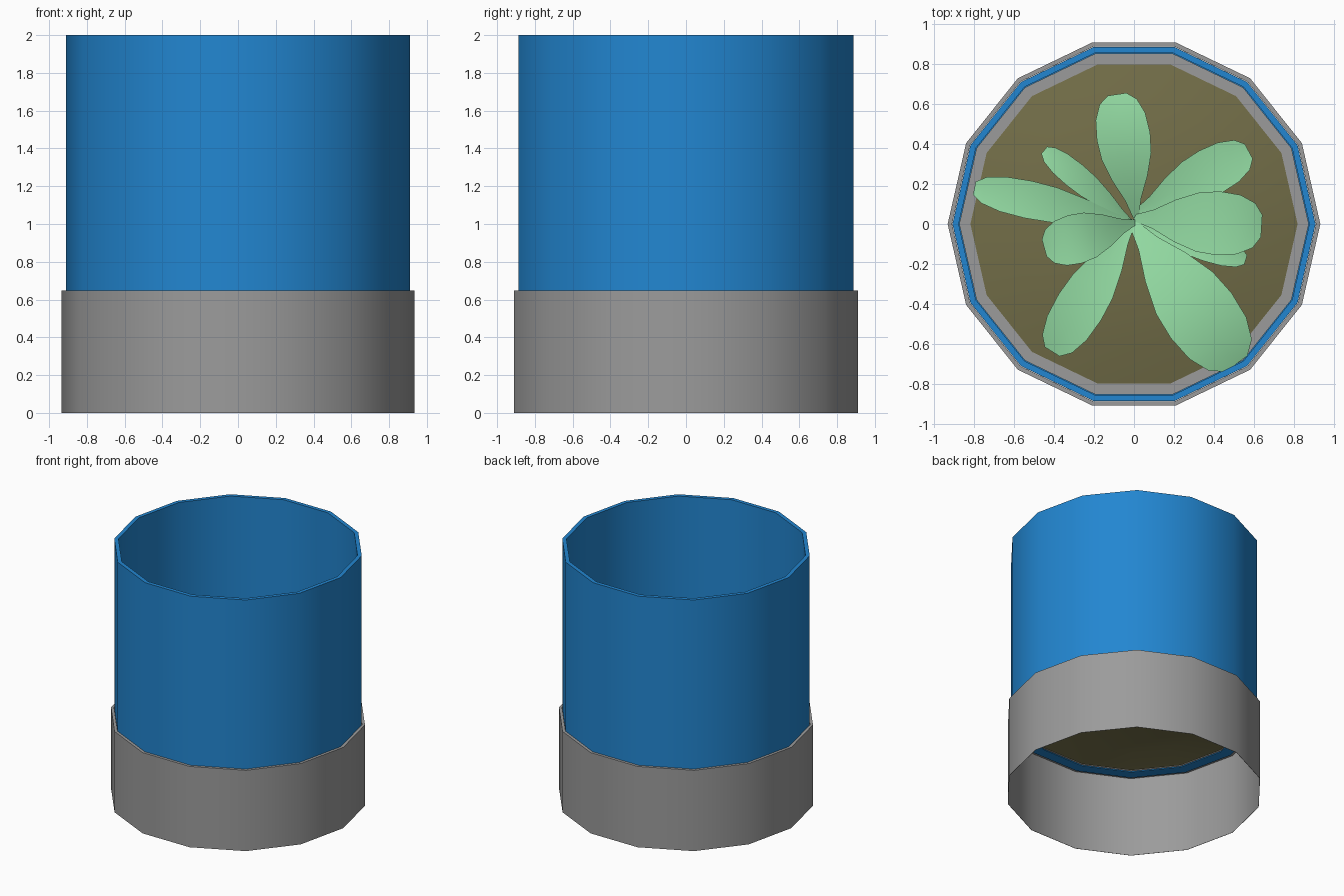
import bpy, math
from mathutils import Vector

if "Cube" in bpy.data.objects:
    bpy.data.objects.remove(bpy.data.objects["Cube"])

SIDES = 14


def material(name, color):
    m = bpy.data.materials.new(name)
    m.diffuse_color = (*color, 1)
    m.use_nodes = True
    m.node_tree.nodes["Principled BSDF"].inputs["Base Color"].default_value = m.diffuse_color
    return m


def add_object(name, verts, faces, mat=None, angle=35):
    me = bpy.data.meshes.new(name)
    me.from_pydata(verts, [], faces)
    me.update()
    ob = bpy.data.objects.new(name, me)
    bpy.context.collection.objects.link(ob)
    if mat:
        me.materials.append(mat)
    bpy.ops.object.select_all(action='DESELECT')
    ob.select_set(True)
    bpy.context.view_layer.objects.active = ob
    bpy.ops.object.shade_smooth_by_angle(angle=math.radians(angle))
    return ob


def lathe(name, profile, mat=None, closed=True):
    """Revolve a (radius, z) profile, listed counter-clockwise."""
    n = len(profile)
    verts, faces = [], []
    for i in range(SIDES):
        a = 2 * math.pi * i / SIDES
        verts += [(r * math.cos(a), r * math.sin(a), z) for r, z in profile]
    for i in range(SIDES):
        j = (i + 1) % SIDES
        for k in range(n if closed else n - 1):
            l = (k + 1) % n
            faces.append((i * n + k, j * n + k, j * n + l, i * n + l))
    return add_object(name, verts, faces, mat)


blue = material("blue_glass", (0.016, 0.24, 0.64))
brown = material("soil", (0.17, 0.155, 0.065))
green = material("leaf", (0.29, 0.70, 0.36))
grey = material("grey", (0.33, 0.33, 0.33))

# Open thin-walled base sleeve, and the ring around the soil
lathe("base", [(0.932, 0), (0.934, 0), (0.934, 0.647), (0.912, 0.647), (0.912, 0.644), (0.932, 0.644)], grey)
lathe("soil_ring", [(0.82, 0.645), (0.876, 0.645), (0.876, 0.655), (0.82, 0.655)], grey)

# Tall tube with a small foot flange
lathe("tube", [(0.826, 0.638), (0.91, 0.638), (0.91, 2.0),
               (0.879, 2.0), (0.879, 0.644), (0.826, 0.644)], blue)

# Soil: a low mound
lathe("soil", [(0.825, 0.65), (0.62, 0.695), (0.40, 0.725), (0.20, 0.74), (0.002, 0.745)],
      brown, closed=False)

# Leaves: gently arched blades radiating from the middle
BLADE = [(0, 0.10), (0.15, 0.3), (0.32, 0.66), (0.5, 0.93), (0.66, 1.0),
         (0.82, 0.93), (0.94, 0.70), (1.0, 0.35)]


def leaf(name, base, tip, width, rise, droop):
    b, t = Vector((*base, 0)), Vector((*tip, 0))
    side = Vector((-(t - b).y, (t - b).x, 0)).normalized()
    verts, faces = [], []
    for s, w in BLADE:
        c = b.lerp(t, s)
        c.z = 0.75 + rise * math.sin(s * math.pi / 2) - droop * s * s
        for k in (-1, 0, 1):
            p = c + side * (k * width / 2 * w)
            p.z += 0.01 * abs(k) * w
            verts.append(p)
    for i in range(len(BLADE) - 1):
        for k in range(2):
            a = i * 3 + k
            faces.append((a, a + 3, a + 4, a + 1))
    return add_object(name, verts, faces, green, 60)


# base, tip, width, rise, droop
LEAVES = [
    ((0.01, 0.03), (-0.085, 0.65), 0.27, 0.16, 0.08),
    ((0.01, 0.06), (0.575, 0.365), 0.24, 0.16, 0.08),
    ((0.00, 0.03), (0.64, -0.01), 0.32, 0.26, 0.10),
    ((0.00, 0.00), (0.56, -0.18), 0.14, 0.12, 0.04),
    ((-0.01, 0.01), (0.515, -0.70), 0.38, 0.26, 0.165),
    ((0.00, 0.02), (-0.41, -0.64), 0.25, 0.18, 0.10),
    ((0.01, 0.01), (-0.45, -0.12), 0.25, 0.30, 0.10),
    ((0.00, 0.01), (-0.80, 0.18), 0.19, 0.22, 0.13),
    ((0.00, 0.00), (-0.45, 0.37), 0.13, 0.14, 0.05),
]
for i, args in enumerate(LEAVES):
    leaf(f"leaf_{i + 1}", *args)
